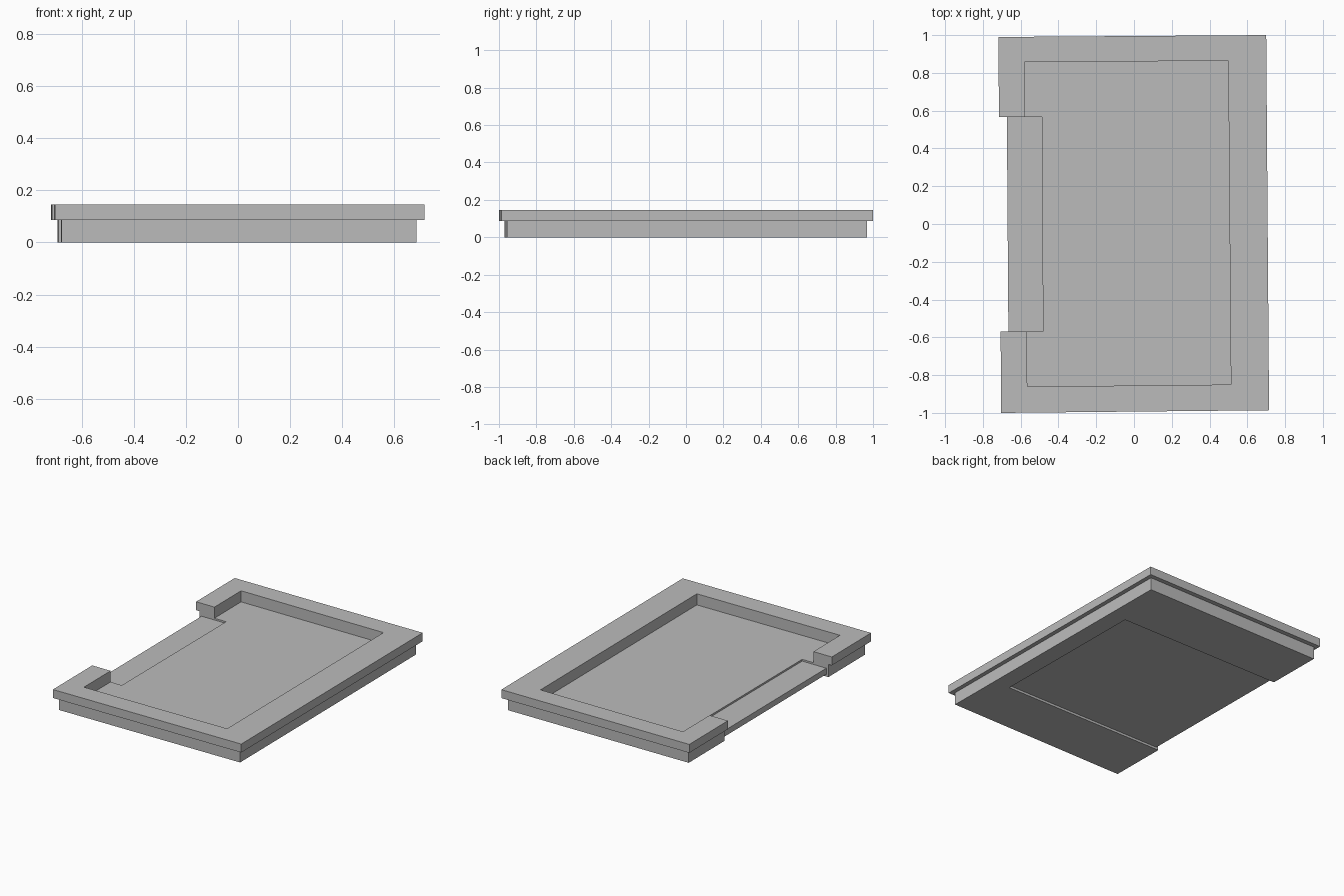
import bpy
import bmesh

if "Cube" in bpy.data.objects:
    bpy.data.objects.remove(bpy.data.objects["Cube"])

grey = bpy.data.materials.new("light_grey")
grey.diffuse_color = (0.5, 0.5, 0.5, 1)
grey.use_nodes = True
grey.node_tree.nodes["Principled BSDF"].inputs["Base Color"].default_value = grey.diffuse_color

RIM_TOP, RIM_LOW, FLOOR, SILL, UNDER = 0.145, 0.087, 0.069, 0.057, 0.016
Y0, Y1 = -0.57, 0.567          # ends of the side gap


def prism(name, outline, z0, z1):
    """Closed prism over a counter-clockwise outline."""
    bm = bmesh.new()
    base = bm.faces.new([bm.verts.new((x, y, z0)) for x, y in outline])
    top = bmesh.ops.extrude_face_region(bm, geom=[base])["geom"]
    for v in top:
        if isinstance(v, bmesh.types.BMVert):
            v.co.z = z1
    bmesh.ops.recalc_face_normals(bm, faces=bm.faces)
    mesh = bpy.data.meshes.new(name)
    bm.to_mesh(mesh)
    bm.free()
    mesh.materials.append(grey)
    ob = bpy.data.objects.new(name, mesh)
    bpy.context.collection.objects.link(ob)
    return ob


def combine(target, other, operation):
    """Apply a boolean and discard the helper."""
    mod = target.modifiers.new("cut", 'BOOLEAN')
    mod.operation = operation
    mod.solver = 'EXACT'
    mod.object = other
    bpy.context.view_layer.objects.active = target
    bpy.ops.object.modifier_apply(modifier=mod.name)
    bpy.data.objects.remove(other)


# Stepped tray: narrow lower body under a wider rim, both slightly skewed
tray = prism("tray", [(-0.677, -0.97), (0.686, -0.957), (0.671, 0.969), (-0.692, 0.959)], 0, RIM_LOW)
rim = prism("rim", [(-0.703, -1.0), (0.715, -0.986), (0.7, 1.0), (-0.718, 0.99)], RIM_LOW, RIM_TOP)
combine(tray, rim, 'UNION')

# Sunken floor
combine(tray, prism("floor_cut", [(-0.565, -0.861), (0.513, -0.85), (0.499, 0.863), (-0.578, 0.859)],
                    FLOOR, 0.3), 'DIFFERENCE')

# Gap in the left wall with a lower sill
combine(tray, prism("gap_cut", [(-1, Y0), (-0.482, Y0), (-0.487, Y1), (-1, Y1)],
                    SILL, 0.3), 'DIFFERENCE')

# Sill set slightly back from the body
combine(tray, prism("sill_cut", [(-1, Y0), (-0.665, Y0), (-0.673, Y1), (-1, Y1)],
                    -0.1, 0.2), 'DIFFERENCE')

# Shallow recess on the underside
combine(tray, prism("underside_cut", [(-1, Y0), (0.56, Y0), (0.55, Y1), (-1, Y1)],
                    -0.1, UNDER), 'DIFFERENCE')
